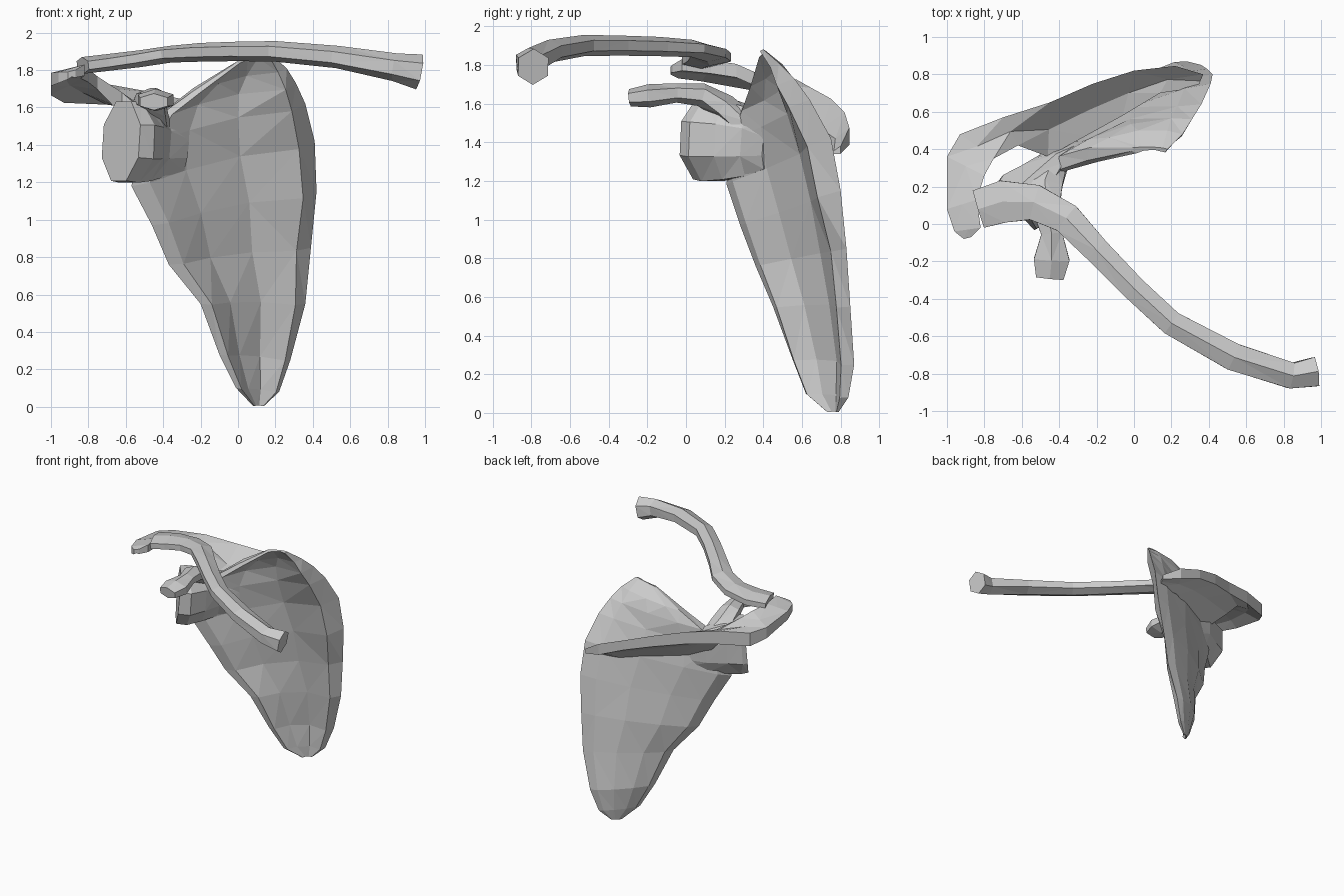
import bpy, bmesh, math
from mathutils import Vector


def loft(name, rings):
    """Skin equal-length closed rings into one capped, flat-shaded solid."""
    bm = bmesh.new()
    loops = [[bm.verts.new(p) for p in r] for r in rings]
    n = len(loops[0])
    for a, b in zip(loops, loops[1:]):
        for i in range(n):
            j = (i + 1) % n
            bm.faces.new((a[i], a[j], b[j], b[i]))
    bm.faces.new(loops[0])
    bm.faces.new(loops[-1])
    bmesh.ops.triangulate(bm, faces=bm.faces[:])
    bmesh.ops.recalc_face_normals(bm, faces=bm.faces[:])
    me = bpy.data.meshes.new(name)
    bm.to_mesh(me)
    bm.free()
    ob = bpy.data.objects.new(name, me)
    bpy.context.collection.objects.link(ob)
    return ob


def tube(name, path, sides):
    """Oval tube through (x, y, z, half width, half height) stations."""
    pts = [Vector(p[:3]) for p in path]
    rings = []
    for i, p in enumerate(path):
        t = pts[min(i + 1, len(pts) - 1)] - pts[max(i - 1, 0)]
        side = Vector((t.y, -t.x, 0)).normalized()
        up = side.cross(t).normalized()
        if up.z < 0:
            up = -up
        ring = []
        for k in range(sides):
            a = 2 * math.pi * (k + 0.5) / sides
            ring.append(pts[i] + side * p[3] * math.cos(a) + up * p[4] * math.sin(a))
        rings.append(ring)
    return loft(name, rings)


# Shoulder blade: rows from lower tip to top corner (lateral edge, medial edge)
rows = [
    ((0.08, 0.73, 0.005), (0.14, 0.79, 0.005)),
    ((-0.01, 0.62, 0.10), (0.22, 0.84, 0.08)),
    ((-0.10, 0.55, 0.28), (0.28, 0.87, 0.25)),
    ((-0.20, 0.45, 0.55), (0.36, 0.85, 0.55)),
    ((-0.37, 0.36, 0.76), (0.39, 0.83, 0.85)),
    ((-0.46, 0.28, 0.97), (0.42, 0.80, 1.15)),
    ((-0.57, 0.21, 1.18), (0.41, 0.75, 1.42)),
    ((-0.52, 0.22, 1.40), (0.36, 0.64, 1.62)),
    ((-0.43, 0.28, 1.55), (0.31, 0.56, 1.73)),
    ((-0.25, 0.34, 1.68), (0.26, 0.48, 1.81)),
    ((-0.01, 0.39, 1.84), (0.18, 0.40, 1.88)),
]
normal = Vector((0.5, -0.85, -0.2)).normalized()
rings = []
for i, (lat, med) in enumerate(rows):
    lat, med = Vector(lat), Vector(med)
    hollow = min(0.075, 0.12 * (med - lat).length) * (0.4 if i > 9 else 1)
    slim = min(1, (med - lat).length / 0.5)
    rim = 0.1 if 4 < i < 9 else 0.06
    front, back = [], []
    # (position across, thickness in front, thickness behind)
    for t, hf, hb in ((0.09, 0.045, 0.045), (0.32, 0.025, 0.035),
                      (0.62, 0.02, 0.025), (0.88, rim, 0.015)):
        mid = lat.lerp(med, t) - normal * hollow * 4 * t * (1 - t)
        front.append(mid + normal * hf * slim)
        back.append(mid - normal * hb * slim)
    rings.append([lat] + front + [med] + back[::-1])
loft("shoulder_blade", rings)

# Ridge across the back, widening into the overhanging outer shelf
# (crest point, half thickness, root point, half thickness)
ridge = [
    ((0.37, 0.80, 1.36), 0.02, (0.34, 0.73, 1.34), 0.02),
    ((0.22, 0.845, 1.43), 0.045, (0.14, 0.70, 1.38), 0.05),
    ((0.00, 0.82, 1.515), 0.04, (-0.06, 0.58, 1.40), 0.06),
    ((-0.22, 0.75, 1.58), 0.045, (-0.26, 0.47, 1.43), 0.07),
    ((-0.45, 0.65, 1.63), 0.05, (-0.46, 0.36, 1.47), 0.07),
    ((-0.70, 0.57, 1.67), 0.055, (-0.62, 0.42, 1.62), 0.06),
    ((-0.93, 0.48, 1.68), 0.055, (-0.75, 0.35, 1.73), 0.035),
    ((-1.00, 0.36, 1.71), 0.045, (-0.80, 0.26, 1.77), 0.035),
    ((-1.00, 0.08, 1.75), 0.035, (-0.84, 0.13, 1.79), 0.035),
    ((-0.96, -0.04, 1.76), 0.03, (-0.82, -0.02, 1.80), 0.03),
    ((-0.91, -0.08, 1.77), 0.02, (-0.87, -0.07, 1.78), 0.02),
]
rings = []
z = Vector((0, 0, 1))
for i, (crest, hc, root, hr) in enumerate(ridge):
    c, r = Vector(crest), Vector(root)
    m = c.lerp(r, 0.5)
    h = min(hc, hr)
    top = h * (0.3 if i < 5 else 1)
    rings.append([c + z * hc, c - z * hc, m - z * h * 0.6, r - z * hr, r + z * hr, m + z * top])
loft("ridge_and_outer_shelf", rings)

# Joint socket and its neck
tube("joint_socket", [
    (-0.625, 0.10, 1.42, 0.175, 0.23),
    (-0.575, 0.138, 1.415, 0.19, 0.235),
    (-0.50, 0.23, 1.41, 0.14, 0.22),
    (-0.41, 0.34, 1.40, 0.08, 0.19),
    (-0.28, 0.42, 1.38, 0.03, 0.13)], 8)

# Hooked process reaching forward
tube("hooked_process", [
    (-0.44, 0.32, 1.48, 0.09, 0.07),
    (-0.48, 0.20, 1.58, 0.11, 0.07),
    (-0.47, 0.08, 1.645, 0.085, 0.06),
    (-0.44, -0.05, 1.655, 0.065, 0.05),
    (-0.44, -0.19, 1.64, 0.11, 0.06),
    (-0.45, -0.29, 1.63, 0.085, 0.045)], 6)

# Collar bone
tube("collar_bone", [
    (0.97, -0.79, 1.79, 0.09, 0.095),
    (0.84, -0.81, 1.815, 0.08, 0.075),
    (0.53, -0.71, 1.87, 0.085, 0.06),
    (0.20, -0.53, 1.90, 0.075, 0.055),
    (0.00, -0.345, 1.90, 0.075, 0.052),
    (-0.20, -0.14, 1.895, 0.08, 0.05),
    (-0.36, 0.03, 1.885, 0.095, 0.045),
    (-0.53, 0.115, 1.86, 0.11, 0.045),
    (-0.70, 0.12, 1.84, 0.13, 0.045),
    (-0.83, 0.08, 1.825, 0.12, 0.045)], 6)
